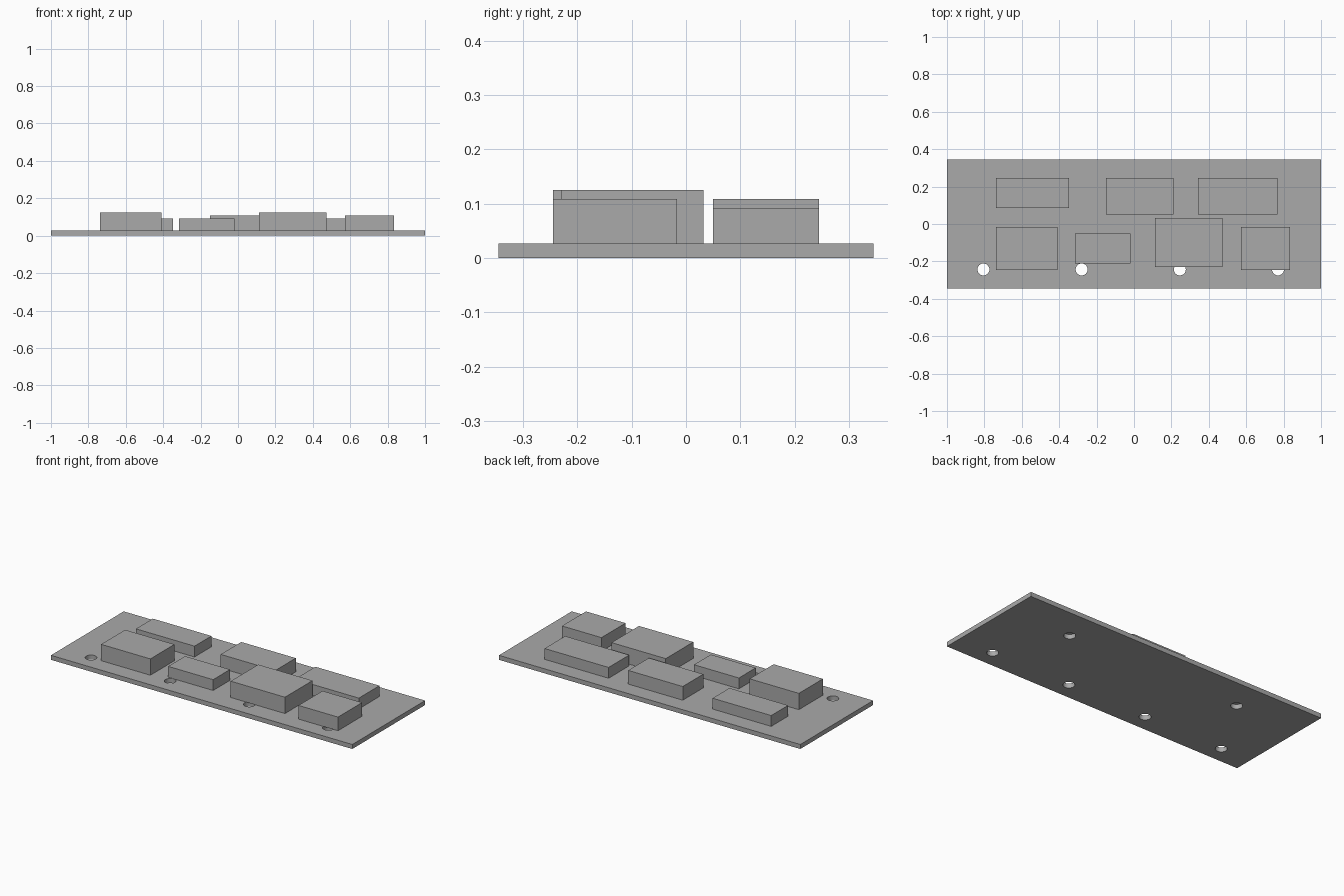
import bpy
import math

if "Cube" in bpy.data.objects:
    bpy.data.objects.remove(bpy.data.objects["Cube"], do_unlink=True)

PLATE_TOP = 0.027
HOLE_RADIUS = 0.032

# Single flat grey
grey = bpy.data.materials.new("plain grey")
grey.use_nodes = True
colour = (0.4, 0.4, 0.4, 1)
grey.diffuse_color = colour
grey.node_tree.nodes["Principled BSDF"].inputs["Base Color"].default_value = colour


def box(name, x0, x1, y0, y1, z0, z1):
    bpy.ops.mesh.primitive_cube_add(
        size=1, location=((x0 + x1) / 2, (y0 + y1) / 2, (z0 + z1) / 2))
    ob = bpy.context.object
    ob.name = name
    ob.scale = (x1 - x0, y1 - y0, z1 - z0)
    bpy.ops.object.transform_apply(location=False, rotation=False, scale=True)
    ob.data.materials.append(grey)
    return ob


# Base plate
plate = box("base_plate", -1, 1, -0.345, 0.345, 0, PLATE_TOP)

# Round through holes: four along the front, two behind
holes = [(-0.805 + 0.525 * i, -0.243) for i in range(4)]
holes += [(-0.575, 0.157), (0.575, 0.157)]
for x, y in holes:
    bpy.ops.mesh.primitive_cylinder_add(
        vertices=32, radius=HOLE_RADIUS, depth=0.2, location=(x, y, 0))
    cutter = bpy.context.object
    cutter.name = "hole_cutter"
    cutter.data.materials.append(grey)
    cut = plate.modifiers.new("hole", "BOOLEAN")
    cut.operation = "DIFFERENCE"
    cut.solver = "EXACT"
    cut.object = cutter
    bpy.context.view_layer.objects.active = plate
    bpy.ops.object.modifier_apply(modifier=cut.name)
    bpy.data.objects.remove(cutter, do_unlink=True)

bpy.ops.object.select_all(action="DESELECT")
plate.select_set(True)
bpy.context.view_layer.objects.active = plate
bpy.ops.object.shade_smooth_by_angle(angle=math.radians(30))

# Raised blocks: x range, y range, top height
blocks = {
    "back_right_block": (-0.737, -0.348, 0.085, 0.245, 0.092),
    "back_middle_block": (-0.15, 0.212, 0.05, 0.245, 0.109),
    "back_left_block": (0.342, 0.767, 0.05, 0.245, 0.092),
    "front_right_block": (-0.737, -0.41, -0.245, -0.017, 0.125),
    "front_inner_right_block": (-0.316, -0.018, -0.21, -0.05, 0.092),
    "front_inner_left_block": (0.112, 0.472, -0.229, 0.032, 0.125),
    "front_left_block": (0.573, 0.835, -0.245, -0.017, 0.109),
}
for name, (x0, x1, y0, y1, top) in blocks.items():
    box(name, x0, x1, y0, y1, PLATE_TOP, top)
